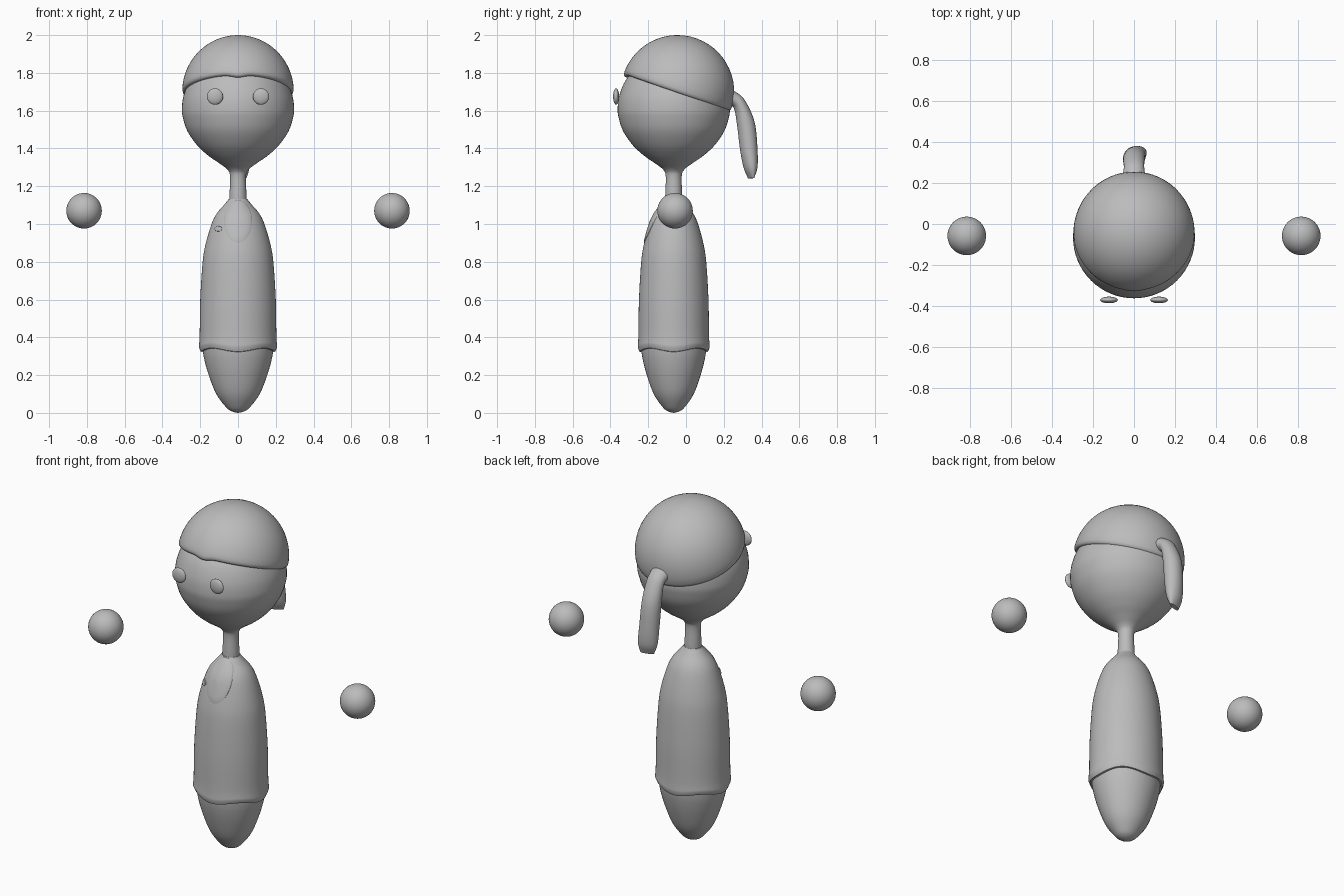
import bpy, bmesh
from math import sin, cos, pi, asin, exp, sqrt, radians
from mathutils import Vector

cube = bpy.data.objects.get("Cube")
if cube:
    bpy.data.objects.remove(cube)

grey = bpy.data.materials.new("plain_grey")
grey.use_nodes = True
GREY = (0.5, 0.5, 0.5, 1)
grey.diffuse_color = GREY
grey.node_tree.nodes["Principled BSDF"].inputs["Base Color"].default_value = GREY

CY = -0.065   # depth of the body axis
SIDES = 64


def finish(name, bm):
    bmesh.ops.recalc_face_normals(bm, faces=bm.faces)
    mesh = bpy.data.meshes.new(name)
    bm.to_mesh(mesh)
    bm.free()
    mesh.materials.append(grey)
    obj = bpy.data.objects.new(name, mesh)
    bpy.context.collection.objects.link(obj)
    bpy.ops.object.select_all(action='DESELECT')
    bpy.context.view_layer.objects.active = obj
    obj.select_set(True)
    bpy.ops.object.shade_smooth_by_angle(angle=radians(50))
    return obj


def loft(name, rings):
    """Skin a list of closed rings and cap both ends."""
    bm = bmesh.new()
    rows = [[bm.verts.new(p) for p in ring] for ring in rings]
    n = len(rows[0])
    for a, b in zip(rows, rows[1:]):
        for i in range(n):
            j = (i + 1) % n
            bm.faces.new((a[i], a[j], b[j], b[i]))
    bm.faces.new(rows[0])
    bm.faces.new(rows[-1])
    return finish(name, bm)


def smooth_path(points, steps=5):
    """Catmull-Rom resampling of a short list of control points."""
    p = [Vector(q) for q in points]
    p = [2 * p[0] - p[1]] + p + [2 * p[-1] - p[-2]]
    out = []
    for a, b, c, d in zip(p, p[1:], p[2:], p[3:]):
        for s in range(steps):
            t = s / steps
            out.append(0.5 * (2 * b + (c - a) * t + (2 * a - 5 * b + 4 * c - d) * t * t
                              + (3 * b - a - 3 * c + d) * t ** 3))
    return out + [p[-2]]


def lathe(name, profile, depth=1.0, wave=lambda a, z: 0.0):
    rings = []
    for r, z in profile:
        angles = [2 * pi * i / SIDES for i in range(SIDES)]
        rings.append([(r * cos(a), CY + depth * r * sin(a), z + wave(a, z)) for a in angles])
    return loft(name, rings)


def ball(name, centre, scale):
    bm = bmesh.new()
    bmesh.ops.create_uvsphere(bm, u_segments=40, v_segments=24, radius=1)
    bmesh.ops.scale(bm, vec=scale, verts=bm.verts)
    bmesh.ops.translate(bm, vec=centre, verts=bm.verts)
    return finish(name, bm)


# Head and neck in one turned form
lathe("head_and_neck", smooth_path([
    (.045, 1.06), (.045, 1.15), (.042, 1.25), (.055, 1.287), (.1, 1.322), (.155, 1.36),
    (.215, 1.415), (.267, 1.49), (.291, 1.56), (.297, 1.61), (.288, 1.68),
    (.255, 1.76), (.2, 1.82), (.12, 1.865), (.002, 1.885)]))

# Robe with a gently waved hem and a small collar
robe = smooth_path([(.207, .355), (.203, .42), (.2, .6), (.187, .8), (.17, .9),
                    (.14, 1.0), (.113, 1.055), (.075, 1.1), (.054, 1.125)])
DEPTH = 0.92


def hem(a, z):
    return -0.01 * cos(4 * a) * max(0, 1 - abs(z - .34) / .08)


lathe("robe", [(.16, .345), (.19, .332), (.198, .334)] + [tuple(p) for p in robe]
      + [(.05, 1.132), (.04, 1.13)], DEPTH, hem)

# Rounded lower body
lathe("lower_body", smooth_path([(.002, 0), (.035, .009), (.065, .032), (.115, .1),
                                 (.155, .2), (.18, .29), (.19, .36)]), DEPTH)


def robe_front(x, z):
    """Depth of the robe's front surface."""
    for (r0, z0), (r1, z1) in zip(robe, robe[1:]):
        if z0 <= z <= z1:
            r = r0 + (r1 - r0) * (z - z0) / (z1 - z0)
            return CY - DEPTH * sqrt(max(r * r - x * x, 0))
    return CY - DEPTH * 0.05


def chest_patch(name, cx, cz, rx, rz, lift):
    """Thin elliptical plate that follows the robe."""
    rings = []
    for k, out in ((1.0, -.01), (1.0, lift * .6), (.94, lift), (.7, lift), (.4, lift), (.05, lift)):
        ring = []
        for i in range(40):
            a = 2 * pi * i / 40
            x, z = cx + k * rx * cos(a), cz + k * rz * sin(a)
            ring.append((x, robe_front(x, z) - out, z))
        rings.append(ring)
    loft(name, rings)


chest_patch("neckline", 0, 1.015, .075, .113, .004)
chest_patch("chest_pin", -.105, .975, .021, .014, .008)

# Hair cap: part of a sphere above a tilted rim with a small front dip
HC, HR = Vector((0, -.045, 1.70)), 0.3


def rim_angle(a):
    phi = 0.0
    for _ in range(25):
        x, y = HR * cos(phi) * cos(a), HC.y + HR * cos(phi) * sin(a)
        dip = .014 * exp(-(x / .045) ** 2) if y < 0 else 0
        phi = asin((1.678 - .35 * y - dip - HC.z) / HR)
    return phi


def hair_point(a, k, t, lift):
    phi = rim_angle(a) + lift
    phi += (pi / 2 - .004 - phi) * t
    r = HR * k
    return HC + Vector((r * cos(phi) * cos(a) * .985, r * cos(phi) * sin(a), r * sin(phi)))


shape = [(.86, 0, .03), (.93, 0, 0), (.965, 0, .005), (.99, 0, .035), (1, 0, .08)]
shape += [(1, i / 16, .08) for i in range(1, 17)]
loft("hair_cap", [[hair_point(2 * pi * i / 96, *s) for i in range(96)] for s in shape])

# Ponytail: flattened sections swept from the back of the cap
spine = smooth_path([(0, .19, 1.665), (0, .245, 1.662), (0, .285, 1.63), (0, .317, 1.53),
                     (.004, .332, 1.40), (.008, .342, 1.30), (.01, .345, 1.242)], 6)
sizes = smooth_path([(.085, .06), (.055, .042), (.05, .036), (.054, .047),
                     (.055, .046), (.054, .035), (.038, .012)], 6)
rings = []
for i, (p, (w, t)) in enumerate(zip(spine, sizes)):
    along = (spine[min(i + 1, len(spine) - 1)] - spine[max(i - 1, 0)]).normalized()
    twist = radians(20) * i / len(spine)
    side = Vector((cos(twist), sin(twist), 0))
    side = (side - along * side.dot(along)).normalized()
    up = along.cross(side)
    rings.append([p + side * w * cos(2 * pi * k / 32) + up * t * sin(2 * pi * k / 32)
                  for k in range(32)])
loft("ponytail", rings)

# Eyes and floating hands on both sides
for label, s in (("left", 1), ("right", -1)):
    ball(label + "_eye", (s * .122, -.37, 1.675), (.043, .016, .043))
    ball(label + "_hand", (s * .815, -.058, 1.07), (.094, .094, .094))
